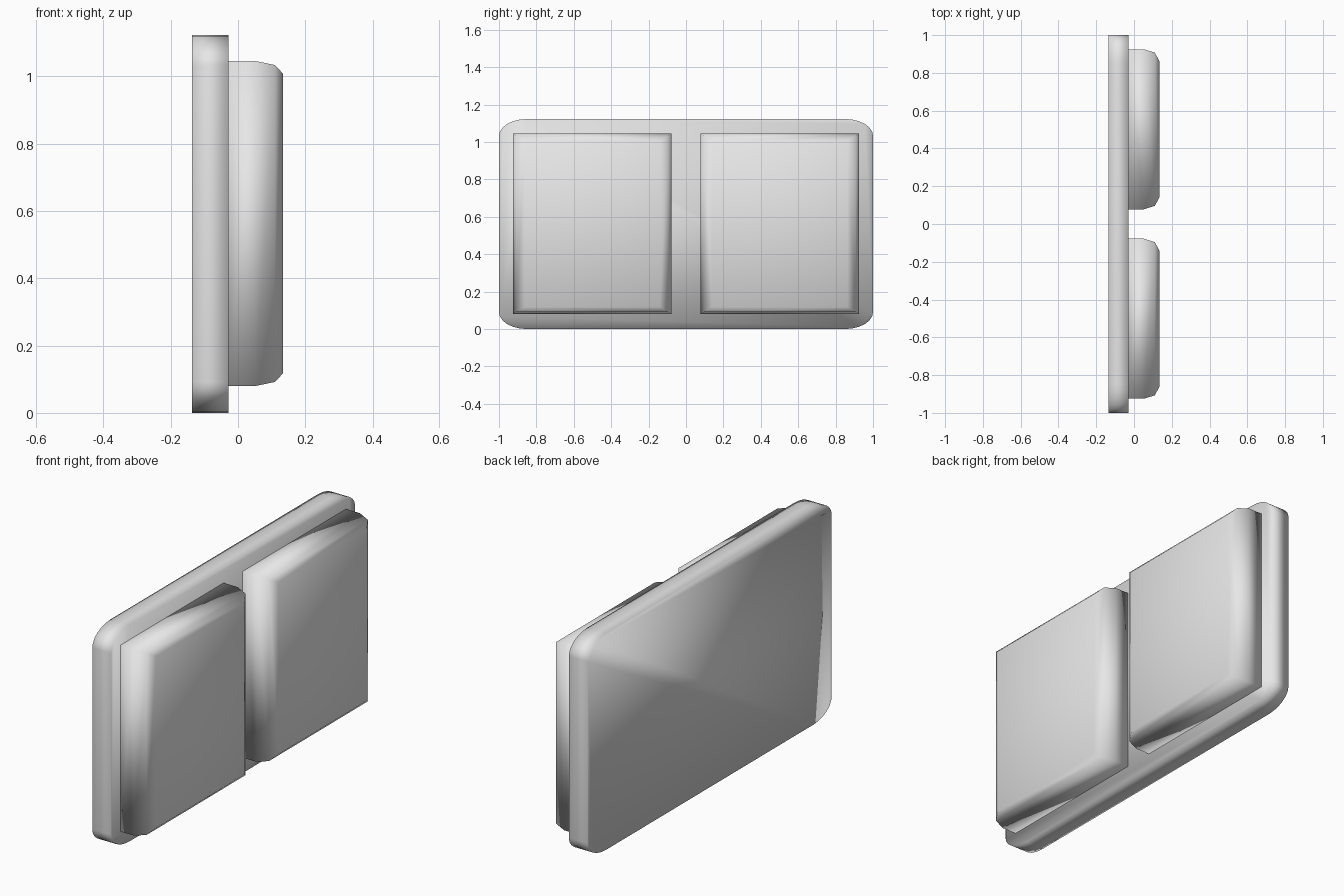
import bpy, bmesh, math

if "Cube" in bpy.data.objects:
    bpy.data.objects.remove(bpy.data.objects["Cube"])

grey = bpy.data.materials.new("light_grey")
grey.diffuse_color = (0.8, 0.8, 0.8, 1)
grey.use_nodes = True
grey.node_tree.nodes["Principled BSDF"].inputs["Base Color"].default_value = grey.diffuse_color


def loft(name, rings):
    """Skin a stack of matching rings, cap both ends and shade smooth."""
    bm = bmesh.new()
    loops = [[bm.verts.new(p) for p in ring] for ring in rings]
    for a, b in zip(loops, loops[1:]):
        n = len(a)
        for i in range(n):
            j = (i + 1) % n
            bm.faces.new((a[i], a[j], b[j], b[i]))
    bm.faces.new(loops[0][::-1])
    bm.faces.new(loops[-1])
    bmesh.ops.recalc_face_normals(bm, faces=bm.faces)
    for f in bm.faces:
        f.smooth = True
    mesh = bpy.data.meshes.new(name)
    bm.to_mesh(mesh)
    bm.free()
    mesh.materials.append(grey)
    obj = bpy.data.objects.new(name, mesh)
    bpy.context.collection.objects.link(obj)
    return obj


def rounded_outline(x, hy, z0, z1, ry, rz, steps=6):
    """Rectangle in the yz plane with elliptical corners."""
    pts = []
    corners = [(hy - ry, z1 - rz), (-hy + ry, z1 - rz),
               (-hy + ry, z0 + rz), (hy - ry, z0 + rz)]
    for c, (cy, cz) in enumerate(corners):
        for s in range(steps + 1):
            a = math.pi / 2 * (c + s / steps)
            pts.append((x, cy + ry * math.cos(a), cz + rz * math.sin(a)))
    return pts


# Back plate with rounded corners
loft("back_plate", [rounded_outline(x, 1.0, 0.0, 1.123, 0.15, 0.09)
                    for x in (-0.136, -0.028)])

# Two square-cornered pads with stepped bevels: (x, y inset, z inset)
profile = [(-0.028, 0, 0), (0.052, 0, 0), (0.11, 0.018, 0.012), (0.134, 0.062, 0.038)]
for name, side in (("left_pad", -1), ("right_pad", 1)):
    rings = []
    for x, iy, iz in profile:
        y0, y1 = side * (0.078 + iy), side * (0.925 - iy)
        z0, z1 = 0.08 + iz, 1.046 - iz
        rings.append([(x, y0, z0), (x, y1, z0), (x, y1, z1), (x, y0, z1)])
    loft(name, rings)
